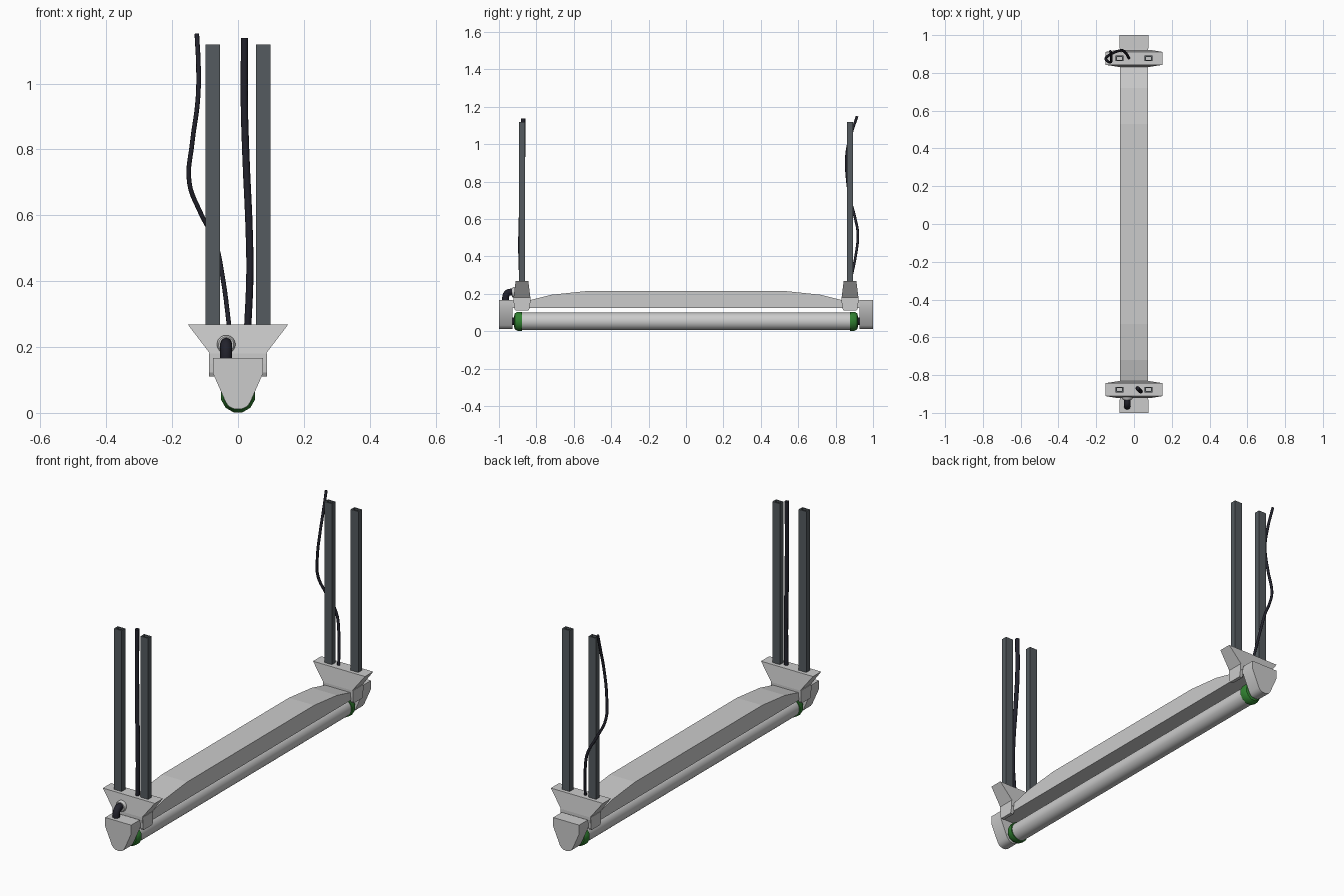
import bpy, bmesh, math
from mathutils import Vector, Matrix

if "Cube" in bpy.data.objects:
    bpy.data.objects.remove(bpy.data.objects["Cube"])


def material(name, rgb):
    m = bpy.data.materials.new(name)
    m.diffuse_color = (*rgb, 1)
    m.use_nodes = True
    m.node_tree.nodes["Principled BSDF"].inputs["Base Color"].default_value = m.diffuse_color
    return m


STEEL = material("dark_steel", (0.09, 0.105, 0.115))
BLACK = material("black_rubber", (0.016, 0.016, 0.025))
GREEN = material("green_plastic", (0.03, 0.22, 0.03))
GLASS = material("lamp_white", (0.6, 0.6, 0.58))


def add(name, verts, faces, mat=None, smooth=None):
    me = bpy.data.meshes.new(name)
    me.from_pydata([tuple(v) for v in verts], [], faces)
    bm = bmesh.new()
    bm.from_mesh(me)
    bmesh.ops.recalc_face_normals(bm, faces=bm.faces)
    bm.to_mesh(me)
    bm.free()
    ob = bpy.data.objects.new(name, me)
    bpy.context.collection.objects.link(ob)
    if mat:
        me.materials.append(mat)
    if smooth:
        bpy.ops.object.select_all(action='DESELECT')
        ob.select_set(True)
        bpy.context.view_layer.objects.active = ob
        bpy.ops.object.shade_smooth_by_angle(angle=math.radians(smooth))
    return ob


def loft(name, rings, mat=None, smooth=None, closed=False):
    """Skin equal-length rings; cap the ends, or join last to first."""
    n, k = len(rings[0]), len(rings)
    faces = []
    for r in range(k if closed else k - 1):
        a, b = r * n, ((r + 1) % k) * n
        faces += [(a + i, a + (i + 1) % n, b + (i + 1) % n, b + i) for i in range(n)]
    if not closed:
        faces += [tuple(range(n)), tuple(range((k - 1) * n, k * n))]
    return add(name, [v for ring in rings for v in ring], faces, mat, smooth)


def rect(cx, cy, hx, hy, z):
    return [(cx - hx, cy - hy, z), (cx + hx, cy - hy, z), (cx + hx, cy + hy, z), (cx - hx, cy + hy, z)]


def lathe_y(name, profile, cx, cz, sides, mat=None, smooth=40):
    """Profile of (y, radius) around an axis parallel to y."""
    rings = [[(cx + r * math.cos(2 * math.pi * (i + .5) / sides), y,
               cz + r * math.sin(2 * math.pi * (i + .5) / sides)) for i in range(sides)]
             for y, r in profile]
    return loft(name, rings, mat, smooth)


def cable(name, pts, radius):
    cu = bpy.data.curves.new(name, 'CURVE')
    cu.dimensions = '3D'
    cu.bevel_depth = radius
    cu.bevel_resolution = 2
    cu.resolution_u = 5
    cu.use_fill_caps = True
    sp = cu.splines.new('BEZIER')
    sp.bezier_points.add(len(pts) - 1)
    for bp, p in zip(sp.bezier_points, pts):
        bp.co = p
        bp.handle_left_type = bp.handle_right_type = 'AUTO'
    cu.materials.append(BLACK)
    ob = bpy.data.objects.new(name, cu)
    bpy.context.collection.objects.link(ob)


# Lamp tube
TZ = 0.053
lathe_y("lamp_tube", [(-0.89, 0.047), (0.89, 0.047)], 0, TZ, 32, GLASS)

# Long housing with a stepped arched top
half = [(0.94, 0.163), (0.84, 0.165), (0.72, 0.195), (0.53, 0.215)]
profile = half + [(-y, z) for y, z in reversed(half)] + [(-0.94, 0.125), (0.94, 0.125)]
loft("housing", [[(x, y, z) for y, z in profile] for x in (-0.074, 0.074)])

# Fittings repeated at both ends
cap_half = [(0.076, 0.167), (0.076, 0.12), (0.037, 0.032), (0.028, 0.02), (0.015, 0.013)]
cap = cap_half + [(0, 0.011)] + [(-x, z) for x, z in reversed(cap_half)]
for s, end in ((-1, "front"), (1, "back")):
    yc = s * 0.877
    # End cap
    loft(end + "_end_cap", [[(x, s * y, z) for x, z in cap] for y in (0.928, 1.0)], None, 35)
    # Green lamp collar and black contact pin
    lathe_y(end + "_collar", [(s * 0.877, 0.053), (s * 0.9, 0.053), (s * 0.915, 0.045),
                              (s * 0.919, 0.03)], 0, TZ, 12, GREEN, 30)
    lathe_y(end + "_contact", [(s * 0.91, 0.02), (s * 0.935, 0.02)], 0, TZ, 12, BLACK)
    # Flared bracket saddle
    loft(end + "_bracket", [rect(0, yc, 0.085, 0.045, 0.15), rect(0, yc, 0.085, 0.045, 0.18),
                            rect(0, yc, 0.152, 0.034, 0.268)])
    for m, side in ((-1, "left"), (1, "right")):
        # Clamp leg beside the housing
        loft(f"{end}_{side}_clamp_leg", [rect(m * 0.079, yc, 0.009, 0.035, 0.111),
                                         rect(m * 0.079, yc, 0.009, 0.041, 0.122),
                                         rect(m * 0.079, yc, 0.009, 0.044, 0.18)])
        # Hollow hanging post
        x = m * 0.077
        loft(f"{end}_{side}_post", [rect(x, yc, 0.022, 0.015, 0.26), rect(x, yc, 0.022, 0.015, 1.118),
                                    rect(x, yc, 0.014, 0.008, 1.118), rect(x, yc, 0.014, 0.008, 0.26)],
             STEEL, closed=True)

# Elbow cable from the front cap into the bracket, with its grommet
lathe_y("grommet", [(-0.9, 0.028), (-0.925, 0.028), (-0.931, 0.023)], -0.036, 0.208, 20)
cable("elbow_cable", [(-0.036, -0.964, 0.155), (-0.036, -0.964, 0.185),
                      (-0.036, -0.955, 0.204), (-0.036, -0.935, 0.21), (-0.036, -0.91, 0.21)], 0.018)

# Hanging supply cables
cable("front_cable", [(0.029, -0.88, 0.25), (0.036, -0.886, 0.42), (0.034, -0.885, 0.55),
                      (0.024, -0.876, 0.78), (0.019, -0.87, 0.95), (0.02, -0.87, 1.138)], 0.011)
cable("back_cable", [(-0.025, 0.875, 0.25), (-0.048, 0.91, 0.42), (-0.07, 0.919, 0.52),
                     (-0.115, 0.903, 0.61), (-0.148, 0.88, 0.7), (-0.139, 0.861, 0.82),
                     (-0.122, 0.859, 0.95), (-0.12, 0.882, 1.05), (-0.125, 0.915, 1.15)], 0.007)
